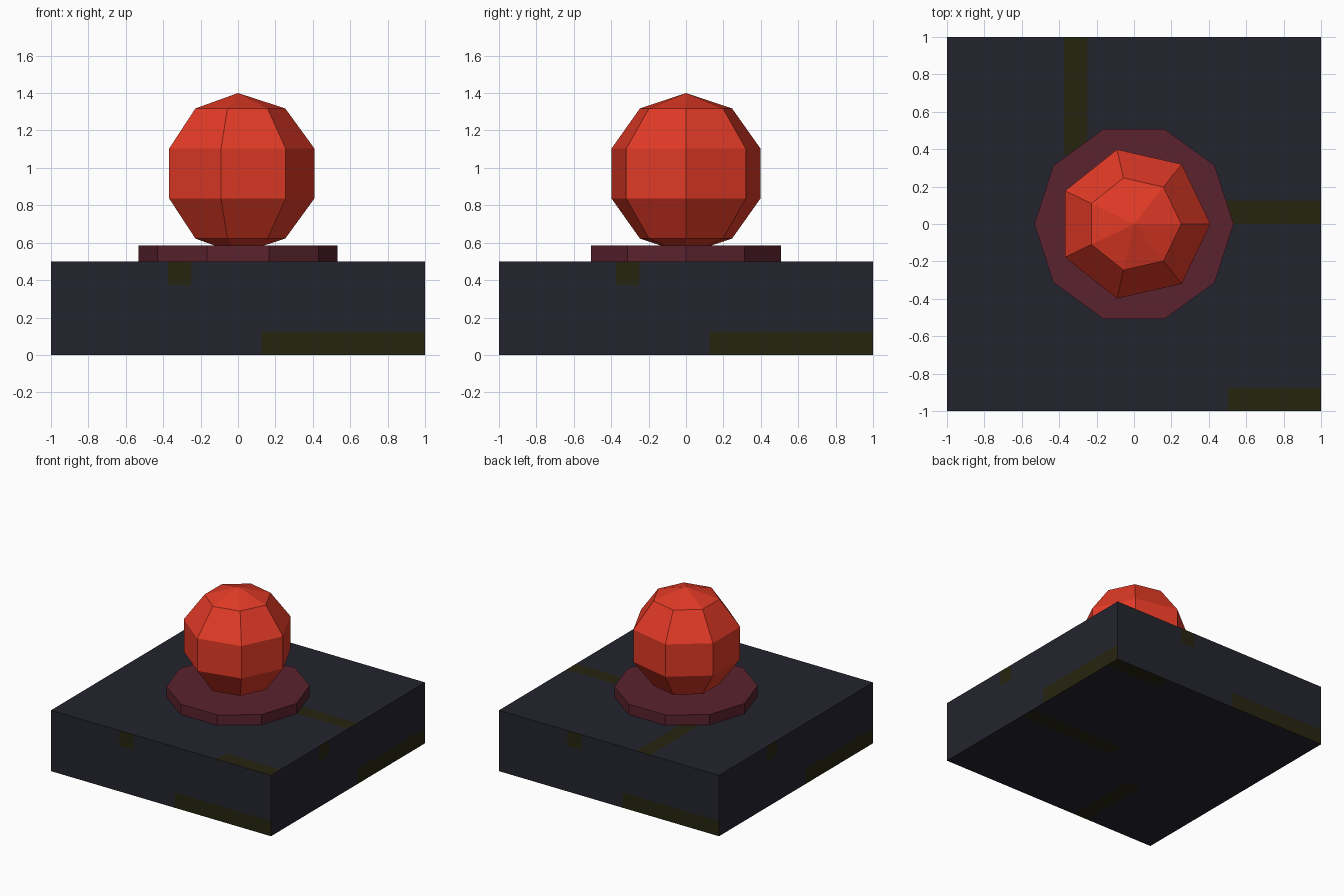
import bpy, bmesh, math
from mathutils import Vector

cube = bpy.data.objects.get("Cube")
if cube:
    bpy.data.objects.remove(cube, do_unlink=True)


def make_material(name, srgb):
    linear = [(c / 255 / 12.92) if c < 11 else ((c / 255 + 0.055) / 1.055) ** 2.4 for c in srgb]
    mat = bpy.data.materials.new(name)
    mat.use_nodes = True
    mat.diffuse_color = (*linear, 1)
    mat.node_tree.nodes["Principled BSDF"].inputs["Base Color"].default_value = (*linear, 1)
    return mat


def finish(bm, name, mats):
    bmesh.ops.recalc_face_normals(bm, faces=bm.faces)
    mesh = bpy.data.meshes.new(name)
    bm.to_mesh(mesh)
    bm.free()
    for mat in mats:
        mesh.materials.append(mat)
    obj = bpy.data.objects.new(name, mesh)
    bpy.context.collection.objects.link(obj)
    return obj


def lathe(name, profile, sides, mat):
    """Turn (radius, height) points round z, first corner on +x."""
    bm = bmesh.new()
    verts = [bm.verts.new((r, 0, z)) for r, z in profile]
    edges = [bm.edges.new(pair) for pair in zip(verts, verts[1:])]
    bmesh.ops.spin(bm, geom=verts + edges, cent=(0, 0, 0), axis=(0, 0, 1),
                   angle=math.tau, steps=sides, use_duplicate=False)
    bmesh.ops.remove_doubles(bm, verts=bm.verts, dist=0.0005)
    return finish(bm, name, [mat])


slate = make_material("dark slate", (36, 36, 47))
olive = make_material("dark olive", (38, 37, 16))
maroon = make_material("maroon", (90, 34, 46))
red = make_material("bright red", (226, 58, 38))

# Base block, cut along the borders of its painted bars
HALF, HEIGHT = 1.0, 0.5
bm = bmesh.new()
bmesh.ops.create_cube(bm, size=1)
for v in bm.verts:
    v.co = Vector((v.co.x * 2 * HALF, v.co.y * 2 * HALF, (v.co.z + 0.5) * HEIGHT))


def cut(axis, at):
    point, normal = Vector(), Vector()
    point[axis], normal[axis] = at, 1
    bmesh.ops.bisect_plane(bm, geom=bm.verts[:] + bm.edges[:] + bm.faces[:],
                           plane_co=point, plane_no=normal)


for step in (0, 1, 2, 3, 4, 7):
    for sign in (-1, 1):
        for axis in (0, 1):
            cut(axis, sign * step / 8)
cut(2, 1 / 8)
cut(2, 3 / 8)

# Bars as (u min, u max, v min, v max)
SIDE_BARS = [(-3 / 8, -1 / 4, 3 / 8, HEIGHT), (1 / 8, 1, 0, 1 / 8)]
TOP_BARS = [(-3 / 8, -1 / 4, 3 / 8, 1), (1 / 8, 1, 0, 1 / 8), (1 / 2, 1, -1, -7 / 8)]
bm.normal_update()
for face in bm.faces:
    c, n = face.calc_center_median(), face.normal
    if abs(n.z) > 0.5:
        u, v, bars = c.x, c.y * (1 if n.z > 0 else -1), TOP_BARS
    else:
        u, v, bars = Vector((0, 0, 1)).cross(n).dot(c), c.z, SIDE_BARS
    face.material_index = int(any(a < u < b and d < v < e for a, b, d, e in bars))
finish(bm, "base_block", [slate, olive])

# Collar plate
lathe("collar_plate", [(0, 0.5), (0.533, 0.5), (0.533, 0.585), (0, 0.585)], 10, maroon)

# Faceted ball
RADIUS, CENTRE, BANDS = 0.43, 0.97, 5
angles = [math.pi * i / BANDS for i in range(BANDS + 1)]
lathe("ball", [(RADIUS * math.sin(a), CENTRE - RADIUS * math.cos(a)) for a in angles], 7, red)
